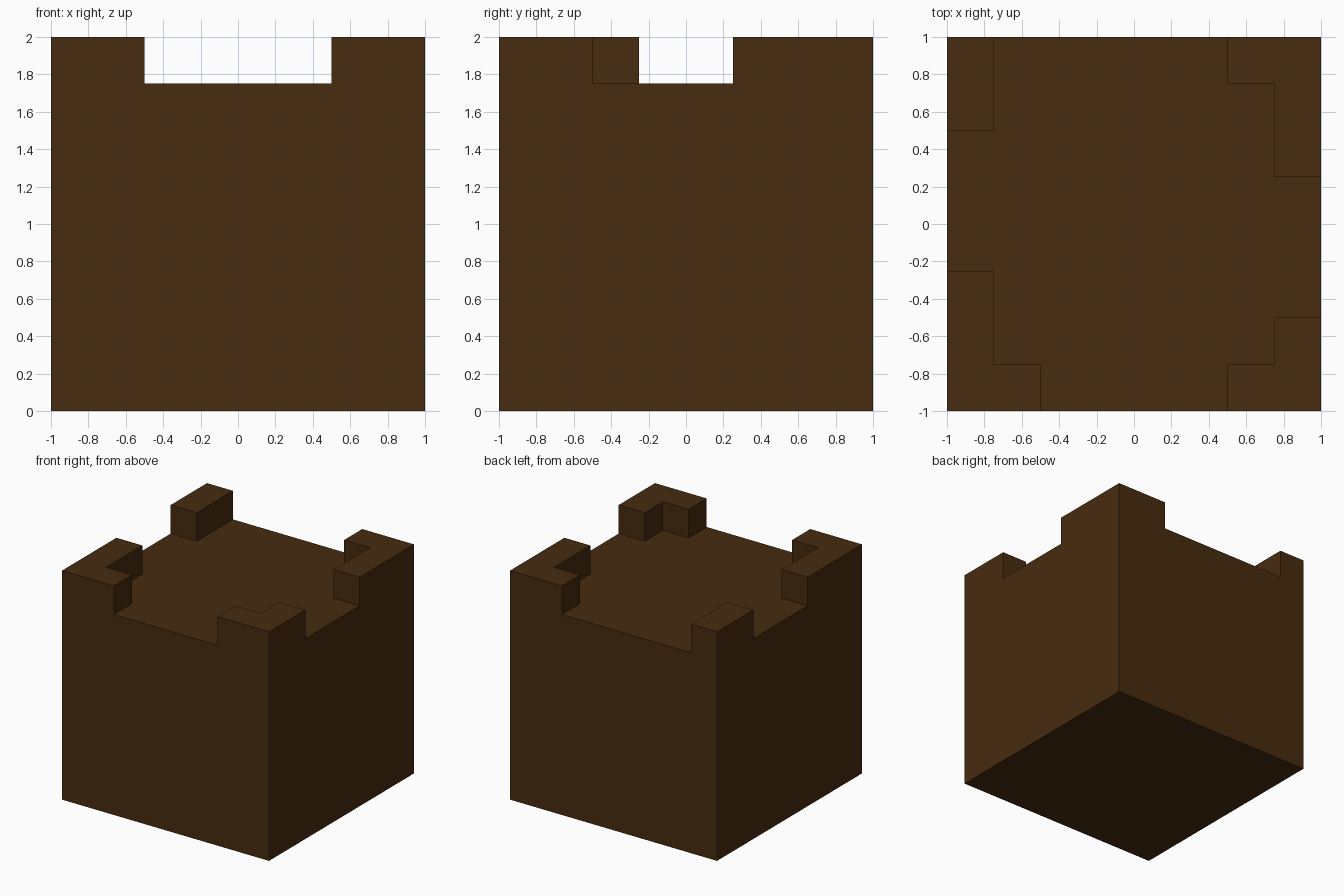
import bpy
import bmesh
import math
from mathutils import Vector

if "Cube" in bpy.data.objects:
    bpy.data.objects.remove(bpy.data.objects["Cube"])

DECK, RISE = 1.75, 0.25

# Footprints of the corner battlements: x0, x1, y0, y1
BATTLEMENTS = [
    (-1.0, -0.75, 0.5, 1.0),                                # back left bar
    (0.5, 1.0, 0.75, 1.0), (0.75, 1.0, 0.25, 1.0),          # back right L
    (-1.0, -0.75, -1.0, -0.25), (-1.0, -0.5, -1.0, -0.75),  # front left L
    (0.5, 1.0, -1.0, -0.75), (0.75, 1.0, -1.0, -0.5),       # front right L
]


def on_battlement(face):
    c = face.calc_center_median()
    return c.z > DECK - 0.01 and any(
        x0 < c.x < x1 and y0 < c.y < y1 for x0, x1, y0, y1 in BATTLEMENTS)


# Solid block
bm = bmesh.new()
bmesh.ops.create_cube(bm, size=2.0)
for v in bm.verts:
    v.co.z = DECK if v.co.z > 0 else 0.0

# Cut into quarter-unit cells
for i in range(-3, 4):
    for axis in (Vector((1, 0, 0)), Vector((0, 1, 0))):
        bmesh.ops.bisect_plane(bm, geom=bm.verts[:] + bm.edges[:] + bm.faces[:],
                               plane_co=axis * i * 0.25, plane_no=axis)

# Raise the battlements out of the deck
raised = bmesh.ops.extrude_face_region(bm, geom=[f for f in bm.faces if on_battlement(f)])
for v in raised["geom"]:
    if isinstance(v, bmesh.types.BMVert):
        v.co.z += RISE

# Merge the flat cells back into clean faces
bmesh.ops.dissolve_limit(bm, angle_limit=math.radians(1), verts=bm.verts[:], edges=bm.edges[:])
bmesh.ops.recalc_face_normals(bm, faces=bm.faces[:])

mesh = bpy.data.meshes.new("tower_block")
bm.to_mesh(mesh)
bm.free()
tower = bpy.data.objects.new("tower_block", mesh)
bpy.context.collection.objects.link(tower)

# Single dark brown colour
brown = bpy.data.materials.new("dark_brown")
brown.diffuse_color = (0.063, 0.025, 0.005, 1.0)
brown.use_nodes = True
brown.node_tree.nodes["Principled BSDF"].inputs["Base Color"].default_value = brown.diffuse_color
mesh.materials.append(brown)
